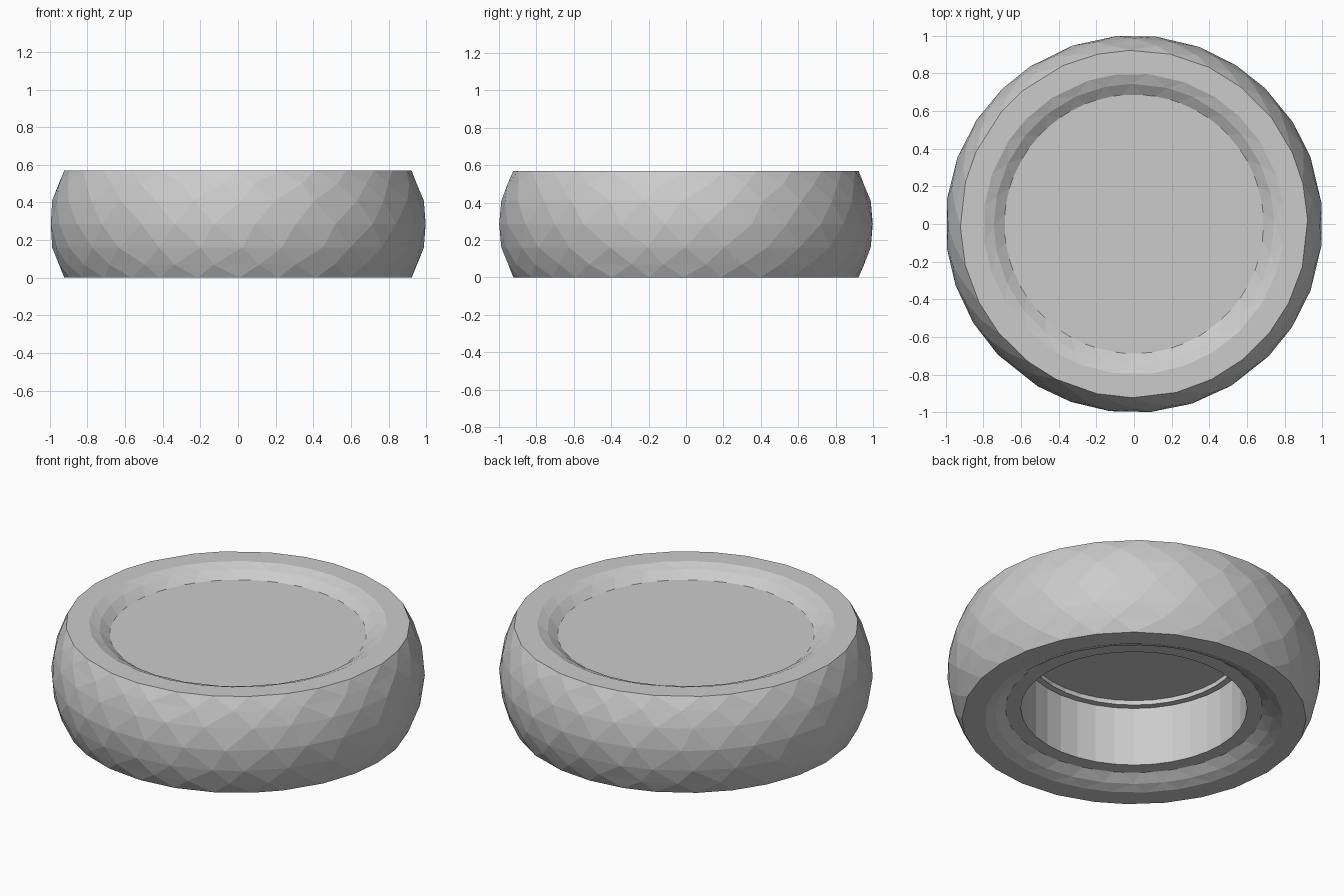
import bpy, bmesh, math, random

if "Cube" in bpy.data.objects:
    bpy.data.objects.remove(bpy.data.objects["Cube"])

random.seed(4)


def lathe(name, profile, sides, closed=False, stagger=False, jitter=0.0):
    """Revolve (radius, z) points about z; stagger makes triangulated facets."""
    bm = bmesh.new()
    rings = []
    for k, (r, z) in enumerate(profile):
        if r == 0:
            rings.append([bm.verts.new((0, 0, z))])
            continue
        off = 0.5 * (k % 2) if stagger else 0
        ring = []
        for i in range(sides):
            a = 2 * math.pi * (i + off + random.uniform(-jitter, jitter)) / sides
            ring.append(bm.verts.new((r * math.cos(a), r * math.sin(a), z)))
        rings.append(ring)
    pairs = [(k, k + 1) for k in range(len(rings) - 1)]
    if closed:
        pairs.append((len(rings) - 1, 0))
    for ka, kb in pairs:
        a, b = rings[ka], rings[kb]
        for i in range(sides):
            j = (i + 1) % sides
            if len(a) == 1:
                bm.faces.new((a[0], b[i], b[j]))
            elif len(b) == 1:
                bm.faces.new((a[i], a[j], b[0]))
            elif not stagger:
                bm.faces.new((a[i], a[j], b[j], b[i]))
            elif ka % 2 == 0:
                # upper ring is half a step ahead
                bm.faces.new((a[i], a[j], b[i]))
                bm.faces.new((a[j], b[j], b[i]))
            else:
                # upper ring is half a step behind
                bm.faces.new((a[i], b[j], b[i]))
                bm.faces.new((a[i], a[j], b[j]))
    bmesh.ops.recalc_face_normals(bm, faces=bm.faces[:])
    mesh = bpy.data.meshes.new(name)
    bm.to_mesh(mesh)
    bm.free()
    obj = bpy.data.objects.new(name, mesh)
    bpy.context.collection.objects.link(obj)
    return obj


# Tyre: bulging faceted tread, flat rims, sidewall lips sloping in to the hub
H = 0.57
mid = H / 2
tread = [(1.003 - 0.08 * ((z - mid) / mid) ** 2, z)
         for z in (0, 0.07, 0.16, mid, 0.41, 0.50, H)]
lip_top = [(0.80, H), (0.745, 0.548), (0.66, 0.49)]
lip_bottom = [(r, H - z) for r, z in reversed(lip_top)]
lathe("tyre", tread + lip_top + [(0.66, mid)] + lip_bottom, 28,
      closed=True, stagger=True, jitter=0.12)

# Hub: closed disc on top, stepped round recess underneath
lathe("hub", [(0, 0.51), (0.695, 0.51), (0.695, 0.06), (0.607, 0.06),
              (0.607, 0.41), (0.57, 0.41), (0.57, 0.437), (0, 0.437)], 36)
